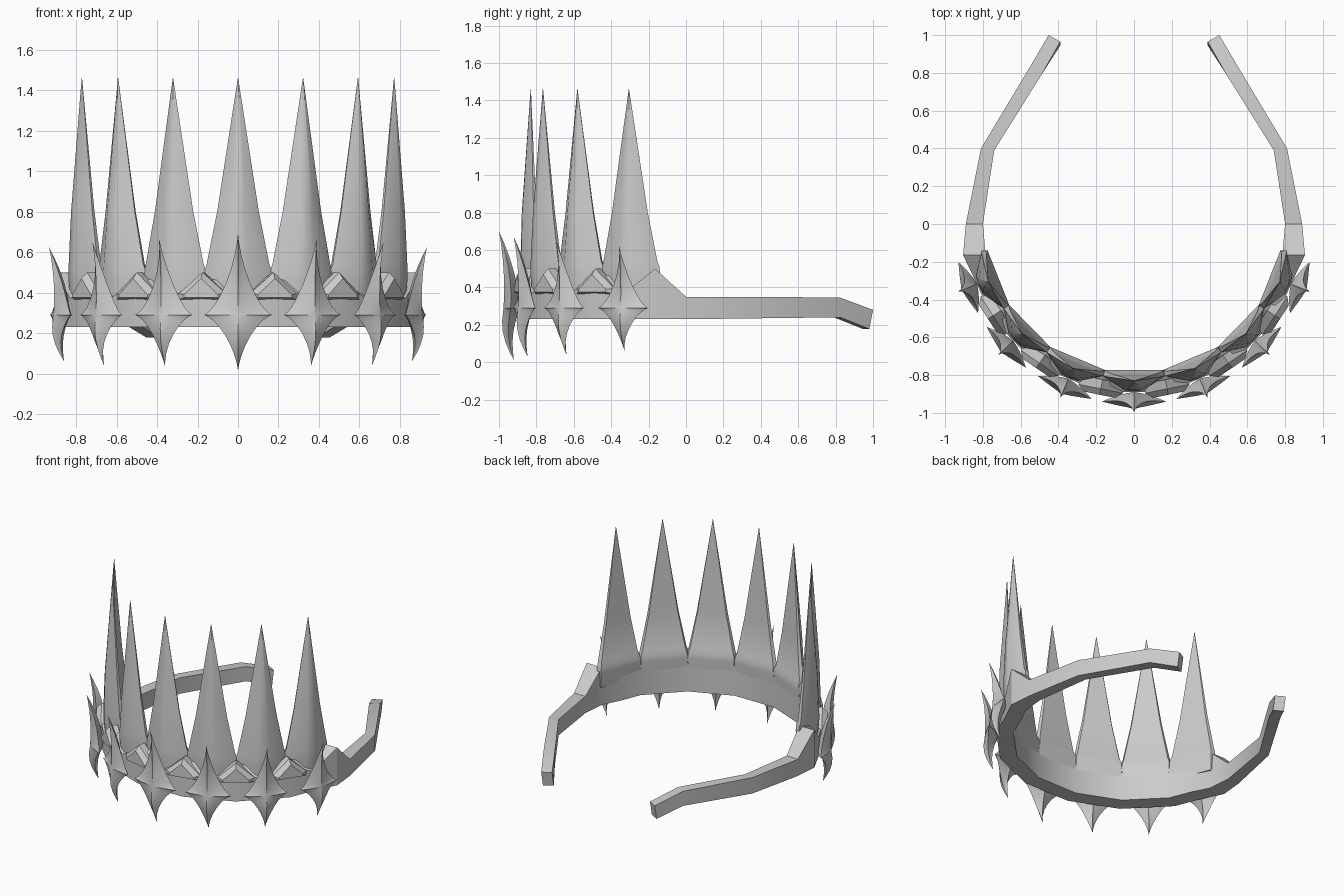
import bpy, bmesh
from math import sin, cos, pi, radians, copysign

if "Cube" in bpy.data.objects:
    bpy.data.objects.remove(bpy.data.objects["Cube"])

STEP = 22.8                      # angle between neighbouring spikes


def polar(angle, t, r, z):
    """Tangent offset t, radius r, height z on the tiara circle (0 = front)."""
    a = radians(angle)
    return (sin(a) * r + cos(a) * t, -cos(a) * r + sin(a) * t, z)


def make(name, rings, cap=True, smooth=35):
    """Skin a list of equal-length vertex rings into one mesh."""
    bm = bmesh.new()
    vs = [[bm.verts.new(p) for p in ring] for ring in rings]
    n = len(rings[0])
    for a, b in zip(vs, vs[1:]):
        for i in range(n):
            j = (i + 1) % n
            bm.faces.new((a[i], a[j], b[j], b[i]))
    if cap:
        bm.faces.new(vs[0])
        bm.faces.new(vs[-1])
    bmesh.ops.remove_doubles(bm, verts=bm.verts, dist=0.0004)
    bmesh.ops.recalc_face_normals(bm, faces=bm.faces)
    me = bpy.data.meshes.new(name)
    bm.to_mesh(me)
    bm.free()
    ob = bpy.data.objects.new(name, me)
    bpy.context.collection.objects.link(ob)
    bpy.ops.object.select_all(action='DESELECT')
    ob.select_set(True)
    bpy.context.view_layer.objects.active = ob
    bpy.ops.object.shade_smooth_by_angle(angle=radians(smooth))
    return ob


# Band with tapering side arms: inner xy, outer xy, bottom z, inner top z, outer top z
half = []
for k in range(0, 7):
    mid = k % 2 == 0             # under a spike: zigzag valley
    ri, ro = (0.777, 0.889) if mid else (0.792, 0.906)
    a = k * STEP / 2
    half.append((polar(a, 0, ri, 0), polar(a, 0, ro, 0), 0.23, 0.48, 0.37 if mid else 0.45))
half.append(((0.785, -0.165), (0.905, -0.165), 0.23, 0.50, 0.50))
half.append(((0.80, 0.0), (0.89, 0.0), 0.23, 0.35, 0.35))
half.append(((0.74, 0.39), (0.81, 0.40), 0.235, 0.35, 0.35))
half.append(((0.49, 0.79), (0.555, 0.825), 0.24, 0.345, 0.345))
half.append(((0.39, 0.965), (0.452, 1.0), 0.178, 0.28, 0.28))


def section(s, sx):
    (ix, iy, *_), (ox, oy, *_), zb, zi, zo = s
    lean = 0.02 if iy > 0.9 else 0
    return [(sx * ix, iy - lean, zb), (sx * ox, oy - lean, zb),
            (sx * ox, oy, zo), (sx * ix, iy, zi)]


make("band", [section(s, -1) for s in half[:0:-1]] + [section(s, 1) for s in half], smooth=25)

# Tall spikes: z, half width, back depth, front ridge depth
SPIKE = [(0.36, 0.160, -0.050, 0.045), (0.47, 0.168, -0.058, 0.055),
         (0.51, 0.165, -0.058, 0.055), (0.54, 0.155, -0.046, 0.055),
         (0.80, 0.103, -0.030, 0.048), (1.46, 0.001, -0.001, 0.001)]
for k in range(-3, 4):
    rings = []
    for z, w, b, f in SPIKE:
        pts = [(-0.92 * w, b), (0.92 * w, b), (w, b * 0.5), (0.3 * w, f * 0.93),
               (0, f), (-0.3 * w, f * 0.93), (-w, b * 0.5)]
        rings.append([polar(k * STEP, t, 0.83 + d, z) for t, d in pts])
    make("spike", rings)

# Roof-shaped studs on the band between the spikes
for k in range(-3, 3):
    a = (k + 0.5) * STEP
    back = [(-0.12, 0.365), (0.12, 0.365), (0.12, 0.395), (0, 0.50), (-0.12, 0.395)]
    front = [(-0.085, 0.375), (0.085, 0.375), (0.085, 0.39), (0, 0.47), (-0.085, 0.39)]
    make("stud", [[polar(a, t, 0.84, z) for t, z in back],
                  [polar(a, t, 0.89, z) for t, z in back],
                  [polar(a, t, 0.922, z) for t, z in front]], smooth=20)

# Four-pointed stars: half width, height above and below the centre
STARS = [(0.17, 0.41, 0.28), (0.155, 0.38, 0.26), (0.15, 0.36, 0.25), (0.145, 0.335, 0.23)]
N = 40
for k in range(-3, 4):
    a, up, down = STARS[abs(k)]
    ang = k * 23.0

    def point(u, v, depth):
        # upper tip sweeps outward, lower part bellies out then tucks in
        off = 0.07 * v * v if v > 0 else 0.022 * sin(-v * pi) - 0.01 * v * v
        r = 0.93 + depth + off + 0.01 * u * u
        return polar(ang, u * a, r, 0.29 + v * (up if v > 0 else down))

    rings = []
    for side, thick in ((-1, 0.04), (1, 0.045)):
        scales = (0.02, 0.25, 0.45, 0.65, 0.85, 1.0)
        for s in (scales if side < 0 else scales[-2::-1]):
            ring = []
            for i in range(N):
                c, d = cos(2 * pi * i / N), sin(2 * pi * i / N)
                u, v = copysign(abs(c) ** 2.9, c), copysign(abs(d) ** 2.9, d)
                ring.append(point(u * s, v * s, side * thick * (1 - s ** 1.4)))
            rings.append(ring)
    make("star", rings, smooth=50)
